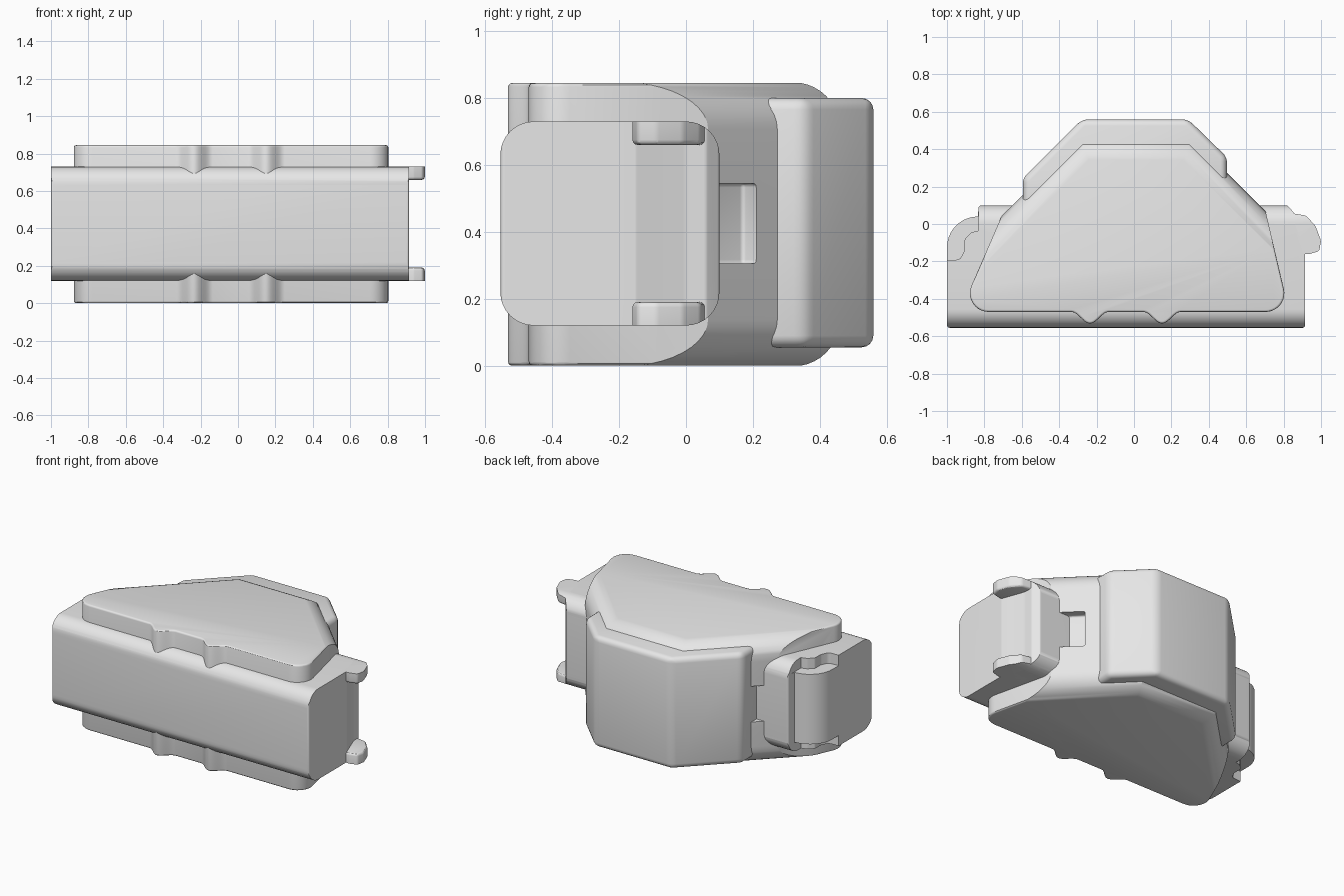
import bpy, bmesh, math
from mathutils import Vector

cube = bpy.data.objects.get("Cube")
if cube:
    bpy.data.objects.remove(cube, do_unlink=True)

grey = bpy.data.materials.new("light grey")
grey.use_nodes = True
grey.diffuse_color = (0.8, 0.8, 0.8, 1)
for node in grey.node_tree.nodes:
    if node.type == 'BSDF_PRINCIPLED':
        node.inputs["Base Color"].default_value = (0.8, 0.8, 0.8, 1)


def rounded(corners, steps=6):
    """Outline from (x, y, radius) corners; radius 0 stays sharp."""
    out = []
    n = len(corners)
    for i, (x, y, r) in enumerate(corners):
        p = Vector((x, y))
        if r == 0:
            out.append(p)
            continue
        a = (Vector(corners[i - 1][:2]) - p).normalized()
        b = (Vector(corners[(i + 1) % n][:2]) - p).normalized()
        half = a.angle(b) / 2
        centre = p + (a + b).normalized() * r / math.sin(half)
        start = p + a * r / math.tan(half) - centre
        end = p + b * r / math.tan(half) - centre
        sweep = start.angle_signed(end)
        for k in range(steps + 1):
            t = k / steps
            out.append(centre + (start * math.sin((1 - t) * sweep)
                                 + end * math.sin(t * sweep)) / math.sin(sweep))
    return out


def prism(name, outline, lo, hi, axis='z', bevel=0, segments=3, pick=None):
    """Extrude an outline along z or x and round the picked edges."""
    bm = bmesh.new()
    place = (lambda p, h: (p[0], p[1], h)) if axis == 'z' else (lambda p, h: (h, p[0], p[1]))
    base = bm.faces.new([bm.verts.new(place(p, lo)) for p in outline])
    ext = bmesh.ops.extrude_face_region(bm, geom=[base])
    shift = Vector(place((0, 0), hi - lo))
    bmesh.ops.translate(bm, vec=shift, verts=[v for v in ext['geom'] if isinstance(v, bmesh.types.BMVert)])
    bmesh.ops.recalc_face_normals(bm, faces=bm.faces)
    if bevel:
        edges = [e for e in bm.edges if pick is None or pick(e)]
        bmesh.ops.bevel(bm, geom=edges, offset=bevel, segments=segments,
                        profile=0.5, affect='EDGES', clamp_overlap=True)
    mesh = bpy.data.meshes.new(name)
    bm.to_mesh(mesh)
    bm.free()
    mesh.materials.append(grey)
    obj = bpy.data.objects.new(name, mesh)
    bpy.context.collection.objects.link(obj)
    return obj


def carve(obj, cutter, operation):
    """Boolean, baked into the mesh; the cutter is removed."""
    cutter.hide_render = True
    mod = obj.modifiers.new("carve", 'BOOLEAN')
    mod.operation, mod.solver, mod.object = operation, 'EXACT', cutter
    graph = bpy.context.evaluated_depsgraph_get()
    baked = bpy.data.meshes.new_from_object(obj.evaluated_get(graph))
    obj.modifiers.clear()
    obj.data = baked
    bpy.data.objects.remove(cutter, do_unlink=True)


def flat(e):
    return abs(e.verts[0].co.z - e.verts[1].co.z) < 1e-5


def back_rim(e):
    mid = (e.verts[0].co + e.verts[1].co) / 2
    return flat(e) and mid.y > -0.1 and abs(mid.x) < 1.1


def beam_section():
    r = 0.1
    return prism("section", rounded([(-0.555, 0.12, r), (0.1, 0.12, r),
                                     (0.1, 0.73, r), (-0.555, 0.73, r)], 8), -1.3, 1.3, 'x')


# Beam: rounded section with a hollow hinge end and a round hinge end
arc = [(-0.835 - 0.165 * math.sin(a), -0.125 + 0.165 * math.cos(a), 0)
       for a in [math.pi / 2 * k / 10 for k in range(11)]]
beam = prism("beam", rounded([(-1, -0.555, 0.015), (0.915, -0.555, 0.015), (0.915, -0.15, 0.02),
                              (0.885, -0.07, 0.08), (0.86, 0.0, 0.08), (0.855, 0.06, 0.02),
                              (0.82, 0.1, 0.02), (-0.83, 0.1, 0.015)] + arc), -0.1, 1)
carve(beam, beam_section(), 'INTERSECT')

# Sockets and matching tabs at the top and bottom of the beam ends
for side, lo, hi in (("upper", 0.66, 0.9), ("lower", -0.05, 0.19)):
    socket = prism("socket", rounded([(-1.1, -0.2, 0), (-0.93, -0.19, 0.03), (-0.905, -0.14, 0.03),
                                      (-0.905, -0.08, 0.02), (-0.87, -0.045, 0.02), (-0.831, -0.035, 0),
                                      (-0.831, 0.2, 0), (-1.1, 0.2, 0)]), lo, hi)
    carve(beam, socket, 'DIFFERENCE')
    tab = prism(side + "_tab", rounded([(0.78, -0.16, 0), (0.94, -0.16, 0.03), (0.99, -0.145, 0.02),
                                        (1.0, -0.09, 0.04), (0.97, -0.01, 0.05), (0.92, 0.045, 0.04),
                                        (0.83, 0.06, 0.02), (0.78, 0.06, 0)]),
                lo, hi, bevel=0.015, pick=flat)
    carve(tab, beam_section(), 'INTERSECT')

# Body: tapered slab with two finger bumps at the front
bumps = [(c - 0.1 + 0.0125 * t, -0.47 - 0.031 * (1 - math.cos(math.pi * t / 8)), 0)
         for c in (-0.235, 0.15) for t in range(17)]
body = prism("body", rounded([(-0.93, -0.47, 0.1)] + bumps +
                             [(0.83, -0.47, 0.1), (0.543, 0.75, 0), (-0.4, 0.75, 0)], 10),
             0, 0.845, bevel=0.012, pick=flat)
# Broadly rounded three-sided back
back = prism("back", [(-1.2, -0.8), (1.2, -0.8), (1.2, -0.43), (0.31, 0.46), (-0.29, 0.46), (-1.2, -0.45)],
             -0.002, 0.847, bevel=0.14, segments=10, pick=back_rim)
carve(body, back, 'INTERSECT')

# Latch recesses on both slanted sides
recess = [(0.52, 0.17), (0.85, -0.16), (0.95, -0.06), (0.62, 0.27)]
for outline in (recess, [(0.02 - x, y) for x, y in recess]):
    carve(body, prism("recess", outline, 0.305, 0.545, bevel=0.012), 'DIFFERENCE')

# Back cover wrapped around the body
prism("back_cover", [(-0.594, 0.03), (0.497, 0.12), (0.497, 0.357), (0.289, 0.56), (-0.278, 0.56),
                     (-0.594, 0.245)], 0.055, 0.8, bevel=0.035, segments=4)

# Smooth shading with sharp edges kept
for obj in bpy.context.collection.objects:
    if obj.type == 'MESH' and obj.data.materials and obj.data.materials[0] == grey:
        bpy.ops.object.select_all(action='DESELECT')
        obj.select_set(True)
        bpy.context.view_layer.objects.active = obj
        bpy.ops.object.shade_smooth_by_angle(angle=math.radians(30))
